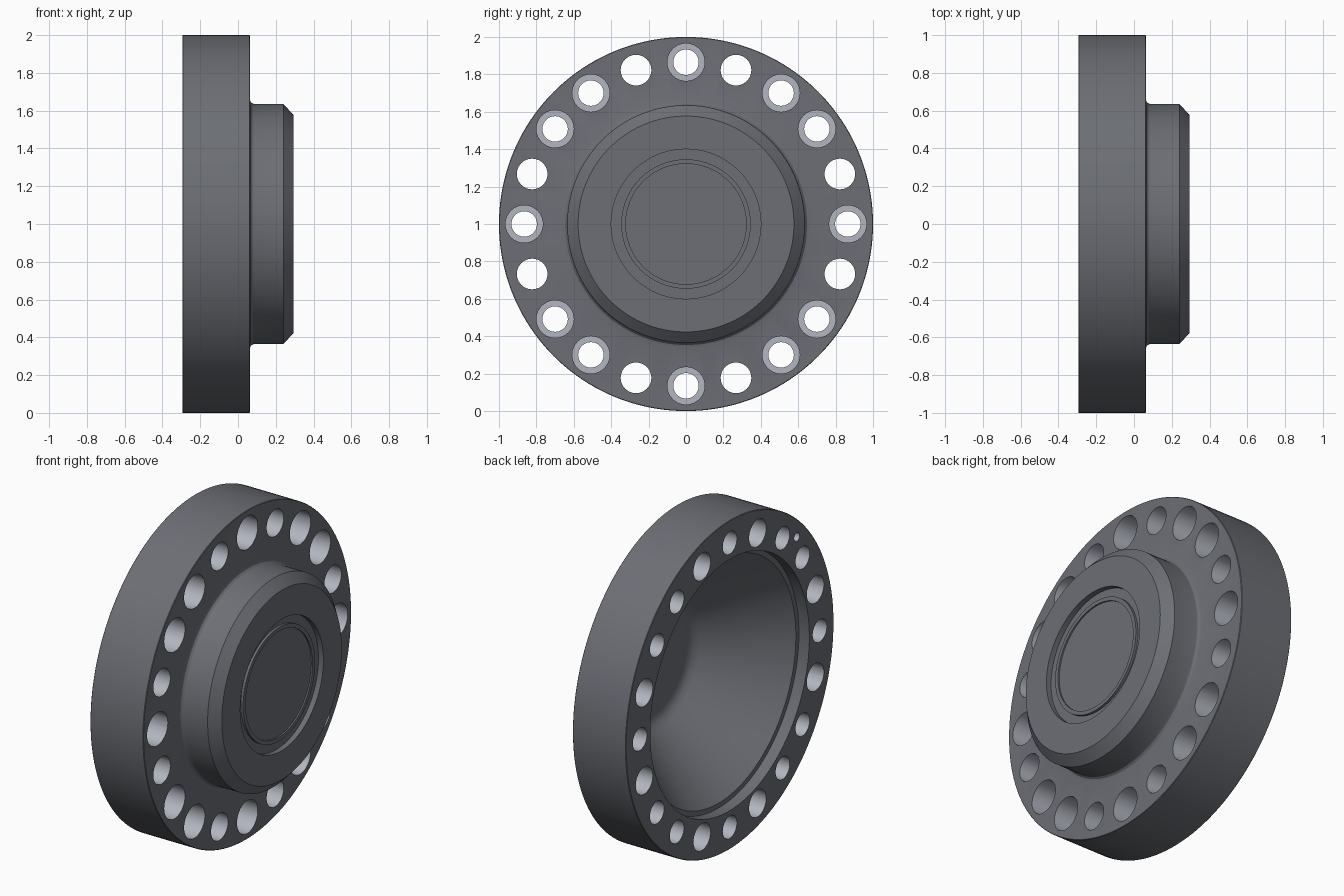
import bpy, bmesh
from math import cos, sin, radians, pi

if "Cube" in bpy.data.objects:
    bpy.data.objects.remove(bpy.data.objects["Cube"])


def material(name, v):
    m = bpy.data.materials.new(name)
    m.diffuse_color = (v * 0.97, v * 1.02, v * 1.15, 1)
    m.use_nodes = True
    m.node_tree.nodes["Principled BSDF"].inputs["Base Color"].default_value = m.diffuse_color
    return m


dark = material("dark_steel", 0.155)
light = material("bright_bore", 0.46)


def lathe(bm, profile, n, cy=0.0, cz=1.0, mat=0):
    """Spin (x, radius) points about an axis parallel to x, capping both ends."""
    rings = []
    for x, r in profile:
        rings.append([bm.verts.new((x, cy + r * cos(2 * pi * i / n),
                                    cz + r * sin(2 * pi * i / n))) for i in range(n)])
    faces = [bm.faces.new(rings[0]), bm.faces.new(rings[-1])]
    for a, b in zip(rings, rings[1:]):
        for i in range(n):
            j = (i + 1) % n
            faces.append(bm.faces.new((a[i], a[j], b[j], b[i])))
    for f in faces:
        f.material_index = mat
        f.smooth = True


def finish(bm, name):
    bmesh.ops.recalc_face_normals(bm, faces=bm.faces[:])
    me = bpy.data.meshes.new(name)
    bm.to_mesh(me)
    bm.free()
    me.materials.append(dark)
    me.materials.append(light)
    ob = bpy.data.objects.new(name, me)
    bpy.context.collection.objects.link(ob)
    return ob


# Flange body: front hub, rim, seal step and conical cavity in one profile
bm = bmesh.new()
lathe(bm, [
    (0.268, 0.322), (0.277, 0.322), (0.277, 0.346), (0.262, 0.346), (0.262, 0.40), (0.295, 0.40),
    (0.295, 0.577), (0.24, 0.635), (0.09, 0.635), (0.077, 0.638), (0.067, 0.647), (0.063, 0.661),
    (0.063, 0.997), (0.06, 1.0), (-0.292, 1.0), (-0.295, 0.997),
    (-0.295, 0.765), (-0.225, 0.765), (-0.225, 0.735),
    (0.18, 0.395), (0.205, 0.37), (0.218, 0.345), (0.222, 0.315)], 160)
body = finish(bm, "flange_body")

# Bolt hole cutters: 12 counterbored, 8 plain, and one small blind pin hole
bm = bmesh.new()
for k in range(20):
    a = radians(18 * k)
    cy, cz = 0.865 * cos(a), 1 + 0.865 * sin(a)
    if k % 5 in (1, 4):
        prof = [(-0.4, 0.082), (0.2, 0.082)]
    else:
        prof = [(-0.4, 0.068), (-0.12, 0.068), (-0.12, 0.1), (0.2, 0.1)]
    lathe(bm, prof, 40, cy, cz, 1)
lathe(bm, [(-0.4, 0.026), (-0.2, 0.026)], 24, -0.645, 1.655, 1)
cutter = finish(bm, "hole_cutter")
cutter.hide_render = True

# Cut the holes and keep their bright walls
mod = body.modifiers.new("holes", 'BOOLEAN')
mod.operation = 'DIFFERENCE'
mod.solver = 'EXACT'
mod.object = cutter
bpy.context.view_layer.objects.active = body
body.select_set(True)
bpy.ops.object.modifier_apply(modifier=mod.name)
bpy.data.objects.remove(cutter, do_unlink=True)
bpy.ops.object.shade_smooth_by_angle(angle=radians(25))
